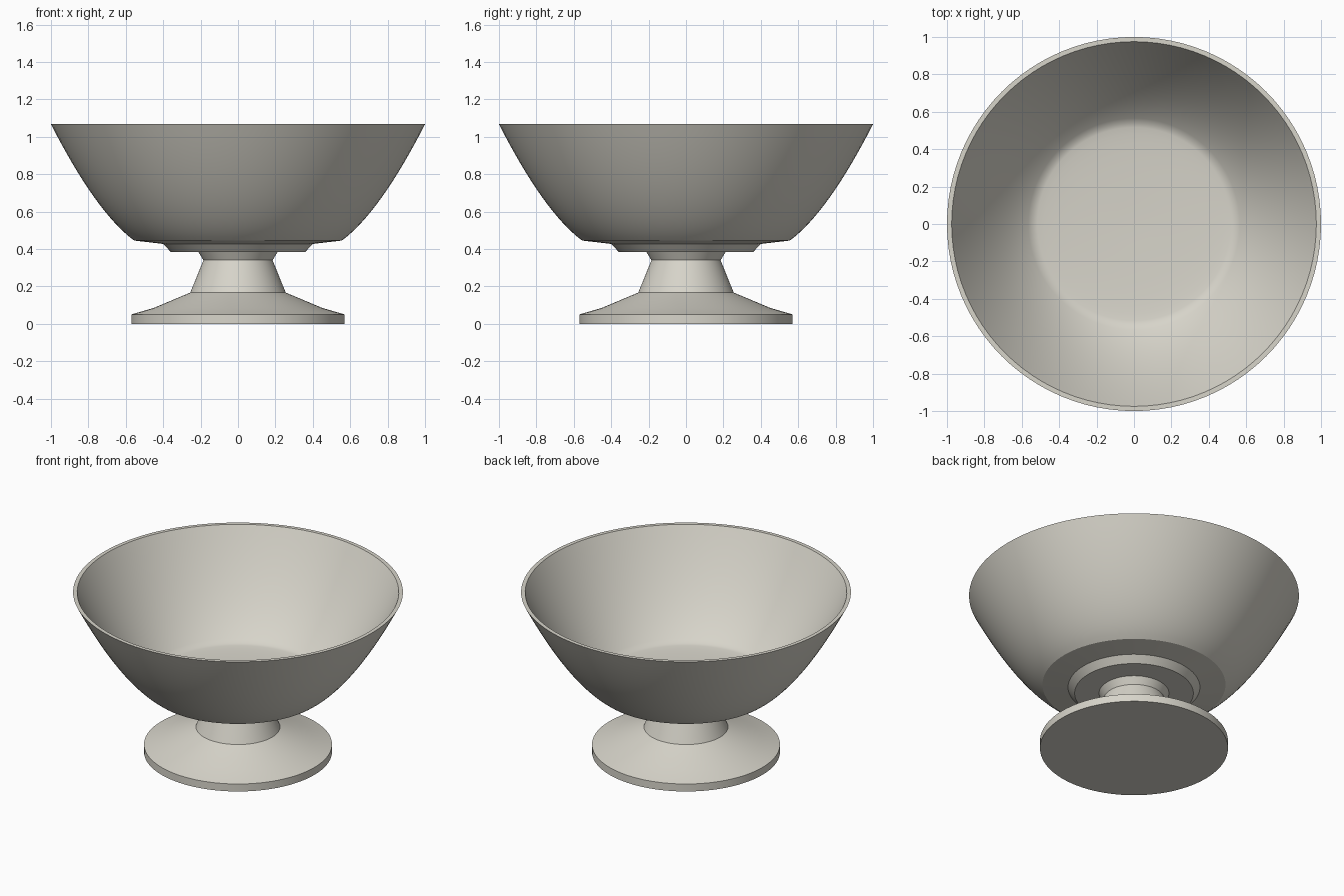
import bpy, bmesh, math
from mathutils import Vector

cube = bpy.data.objects.get("Cube")
if cube:
    bpy.data.objects.remove(cube, do_unlink=True)

SEGMENTS = 96

# Off-white glazed ceramic
ceramic = bpy.data.materials.new("warm_white_ceramic")
ceramic.use_nodes = True
colour = (0.68, 0.66, 0.59, 1)
ceramic.diffuse_color = colour
ceramic.node_tree.nodes["Principled BSDF"].inputs["Base Color"].default_value = colour


def bezier(a, b, c, steps):
    """Quadratic curve from a to c, pulled towards b."""
    a, b, c = Vector(a), Vector(b), Vector(c)
    return [tuple(a * (1 - t) ** 2 + b * 2 * t * (1 - t) + c * t * t)
            for t in (i / steps for i in range(steps + 1))]


def lathe(name, profile, angle):
    """Spin an (r, z) profile about the z axis into a closed, smooth-shaded solid."""
    bm = bmesh.new()
    verts = [bm.verts.new((r, 0, z)) for r, z in profile]
    edges = [bm.edges.new(pair) for pair in zip(verts, verts[1:])]
    bmesh.ops.spin(bm, geom=verts + edges, cent=(0, 0, 0), axis=(0, 0, 1),
                   angle=math.tau, steps=SEGMENTS, use_duplicate=False)
    bmesh.ops.remove_doubles(bm, verts=bm.verts, dist=0.0001)
    bmesh.ops.recalc_face_normals(bm, faces=bm.faces)
    mesh = bpy.data.meshes.new(name)
    bm.to_mesh(mesh)
    bm.free()
    mesh.materials.append(ceramic)
    obj = bpy.data.objects.new(name, mesh)
    bpy.context.collection.objects.link(obj)
    bpy.ops.object.select_all(action='DESELECT')
    obj.select_set(True)
    bpy.context.view_layer.objects.active = obj
    bpy.ops.object.shade_smooth_by_angle(angle=math.radians(angle))
    return obj


# Foot and flared stem
lathe("pedestal", [(0, 0), (0.57, 0), (0.57, 0.05), (0.45, 0.085), (0.255, 0.167),
                   (0.185, 0.34), (0.212, 0.385), (0, 0.385)], 20)

# Bowl: stepped underside, curved wall, thin flat rim, rounded inside
underside = [(0, 0.385), (0.36, 0.385), (0.4, 0.427)]
outer_wall = bezier((0.555, 0.445), (0.758, 0.594), (1, 1.067), 16)
inner_wall = bezier((0.975, 1.067), (0.74, 0.62), (0.54, 0.475), 16)
inner_floor = bezier((0.54, 0.475), (0.47, 0.455), (0, 0.45), 8)[1:]
lathe("bowl", underside + outer_wall + inner_wall + inner_floor, 28)
